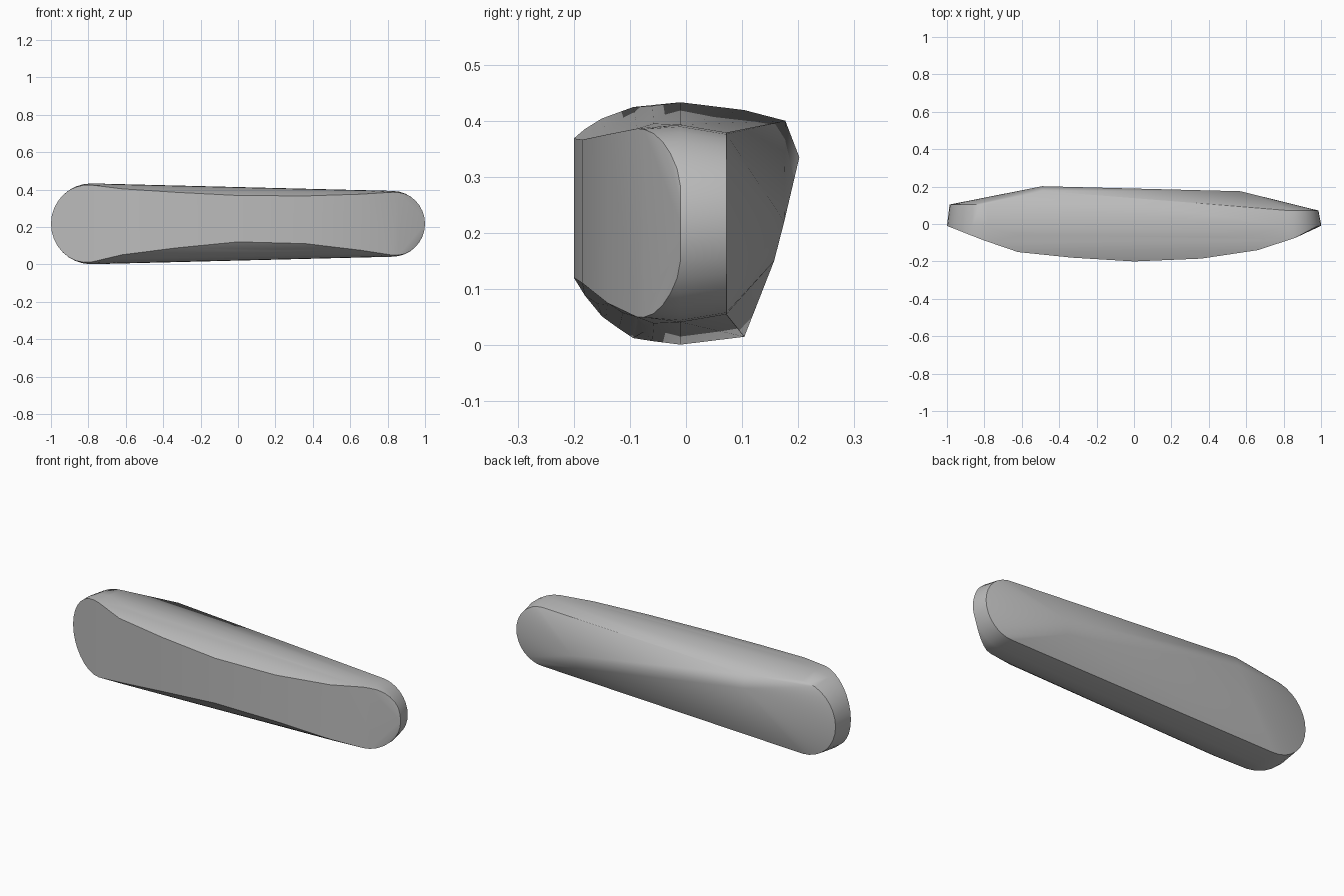
import bpy, bmesh, math

cube = bpy.data.objects.get("Cube")
if cube:
    bpy.data.objects.remove(cube)

# Bowed front line seen from above, as (x, y)
FRONT = [(-1, -0.01), (-0.81, -0.085), (-0.62, -0.15), (-0.33, -0.18), (0, -0.2),
         (0.36, -0.185), (0.66, -0.14), (0.86, -0.075), (1, 0)]
# Round ends: side, centre x, radius, back rim y
ENDS = [(-1, -0.784, 0.216, 0.104), (1, 0.824, 0.176, 0.072)]
MID_Z = 0.217


def front_y(x):
    for (x0, y0), (x1, y1) in zip(FRONT, FRONT[1:]):
        if x <= x1:
            return y0 + (y1 - y0) * (x - x0) / (x1 - x0)
    return FRONT[-1][1]


def half_height(x):
    return 0.216 - 0.04 * (x + 0.784) / 1.608


def drop(y, bottom):
    """How far the upper or lower side has curved inward at depth y."""
    t = max(0, (-0.03 - y) / 0.17)
    return 0.1 * t ** 2.2 if bottom else 0.045 * t ** 1.7


points = []

# Rounded ends: front edge, widest loop and inset back rim
for side, cx, r, rim_y in ENDS:
    for i in range(17):
        a = math.pi * (i / 16 - 0.5)
        c, s = math.cos(a), math.sin(a)
        x = cx + side * r * c
        points.append((x, front_y(x), MID_Z + s * (r - drop(front_y(x), s < 0))))
        points.append((x, -0.01, MID_Z + r * s))
        rr = r - 0.014
        points.append((cx + side * rr * c, rim_y, MID_Z + rr * s))

# Long upper and lower sides rolling into the bowed front
for x, y in FRONT[2:-2]:
    for k in range(5):
        yy = -0.03 + (y + 0.03) * k / 4
        for sign in (-1, 1):
            points.append((x, yy, MID_Z + sign * (half_height(x) - drop(yy, sign < 0))))

# Swollen back: upper crease corner, ridge and lower belly
points += [(-0.49, 0.177, 0.4), (-0.49, 0.202, 0.335),
           (0.57, 0.175, 0.22), (0.55, 0.157, 0.15)]

# Skin the points into one closed body
bm = bmesh.new()
for p in points:
    bm.verts.new(p)
bmesh.ops.remove_doubles(bm, verts=bm.verts, dist=0.002)
hull = bmesh.ops.convex_hull(bm, input=bm.verts)
loose = [v for v in bm.verts if not v.link_faces]
bmesh.ops.delete(bm, geom=loose, context="VERTS")
bmesh.ops.dissolve_limit(bm, angle_limit=math.radians(1),
                         verts=bm.verts, edges=bm.edges)
bmesh.ops.recalc_face_normals(bm, faces=bm.faces)
mesh = bpy.data.meshes.new("bar_body")
bm.to_mesh(mesh)
bm.free()
body = bpy.data.objects.new("bar_body", mesh)
bpy.context.collection.objects.link(body)

# Plain grey finish
grey = bpy.data.materials.new("plain_grey")
grey.use_nodes = True
colour = (0.5, 0.5, 0.5, 1)
grey.diffuse_color = colour
grey.node_tree.nodes["Principled BSDF"].inputs["Base Color"].default_value = colour
mesh.materials.append(grey)

bpy.ops.object.select_all(action="DESELECT")
body.select_set(True)
bpy.context.view_layer.objects.active = body
bpy.ops.object.shade_smooth_by_angle(angle=math.radians(32))
